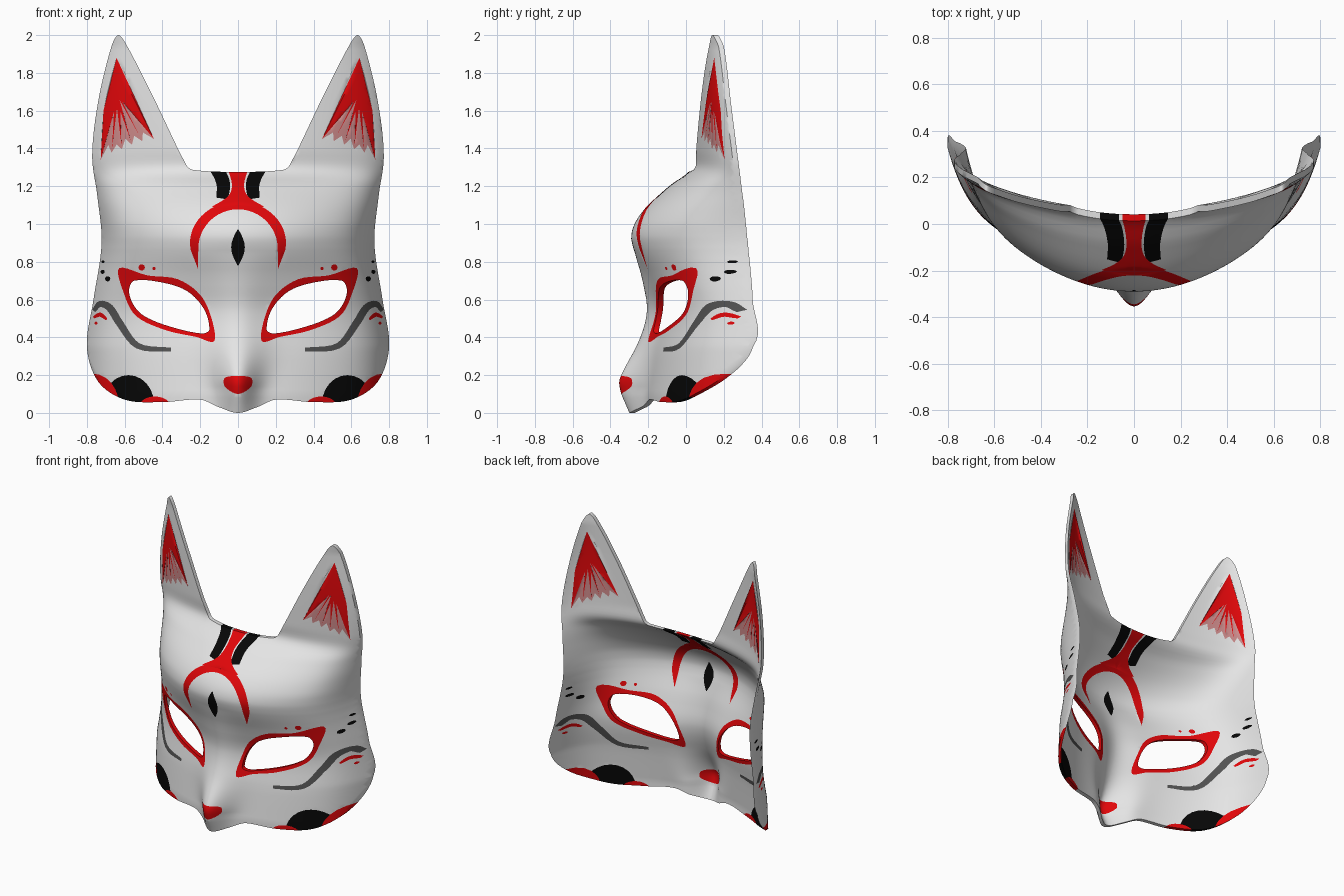
import bpy, math, random
from mathutils import Vector
from mathutils.geometry import delaunay_2d_cdt, interpolate_bezier

if "Cube" in bpy.data.objects:
    bpy.data.objects.remove(bpy.data.objects["Cube"])

WHITE, RED, BLACK, GREY, PINK = range(5)
COLOURS = {"white_lacquer": (.78, .78, .78), "red_paint": (.75, .002, .003),
           "black_paint": (.002, .002, .002), "grey_paint": (.085, .085, .085),
           "pink_wash": (.6, .25, .25)}


# ---------- helpers ----------
def smooth(pts, closed=True, steps=5):
    """Smooth curve through the points, tangents scaled to each span."""
    p = [Vector(q) for q in pts]
    n = len(p)

    def at(k):
        return p[k % n] if closed else p[min(max(k, 0), n - 1)]
    out = []
    for i in range(n if closed else n - 1):
        a, b, c, d = (at(i + k) for k in (-1, 0, 1, 2))
        h = (c - b).length / 3
        t0 = (c - a) / ((b - a).length + (c - b).length)
        t1 = (d - b) / ((c - b).length + (d - c).length)
        out += [(v[0], v[1]) for v in interpolate_bezier(b, b + t0 * h, c - t1 * h, c, steps + 1)[:-1]]
    return out if closed else out + [tuple(pts[-1])]


def lookup(curve, z):
    """Read a value from a curve of (z, value)."""
    if z <= curve[0][0]:
        return curve[0][1]
    for (z0, v0), (z1, v1) in zip(curve, curve[1:]):
        if z <= z1:
            return v0 + (v1 - v0) * (z - z0) / (z1 - z0)
    return curve[-1][1]


def sym(pts):
    """Complete a right-hand half outline with its mirror image."""
    return pts + [(-x, z) for x, z in reversed(pts) if x > 1e-6]


def arc(x, z, rx, rz, a=0, b=360, n=24):
    steps = [math.radians(a + (b - a) * k / n) for k in range(n if b - a == 360 else n + 1)]
    return [(x + rx * math.cos(t), z + rz * math.sin(t)) for t in steps]


def stroke(pts, half, taper=.5):
    """Brush stroke, thinner at both ends."""
    c = smooth(pts, False)
    left, right = [], []
    for i, q in enumerate(c):
        d = (Vector(c[min(i + 1, len(c) - 1)]) - Vector(c[max(i - 1, 0)])).normalized()
        w = half * (1 - taper + taper * math.sin(math.pi * i / (len(c) - 1)))
        left.append((q[0] - d.y * w, q[1] + d.x * w))
        right.append((q[0] + d.y * w, q[1] - d.x * w))
    return left + right[::-1]


def inside(poly, x, z):
    hit = False
    for (x0, z0), (x1, z1) in zip(poly, poly[1:] + poly[:1]):
        if (z0 > z) != (z1 > z) and x < x0 + (z - z0) * (x1 - x0) / (z1 - z0):
            hit = not hit
    return hit


# ---------- outline and eye hole ----------
half = [(0, 0), (.1, .03), (.2, .07), (.4, .057), (.6, .07), (.74, .165), (.8, .35), (.765, .6), (.722, .9),
        (.745, 1.15), (.772, 1.36), (.74, 1.65), (.67, 1.94), (.635, 2), (.597, 1.96), (.45, 1.675),
        (.275, 1.315), (.24, 1.287), (0, 1.276)]
outline = smooth(sym(half), steps=8)
eye_hole = smooth([(.152, .44), (.18, .55), (.27, .645), (.4, .69), (.55, .7), (.577, .65), (.555, .575),
                   (.5, .515), (.37, .46), (.19, .42)])

# ---------- relief of the face: depth y at each (x, z) ----------
width = smooth([(z, x) for x, z in half[6:13]], False)
edge = smooth([(.2, .325), (.6, .325), (1, .29), (1.4, .24), (2, .165)], False)
base = smooth([(.1, -.215), (.3, -.19), (.53, -.155), (.7, -.205), (.92, -.29), (1.05, -.243),
               (1.2, -.09), (1.29, .025), (1.4, .025), (2, .03)], False)
nose = smooth([(0, -.085), (.15, -.145), (.2, -.14), (.36, -.08), (.58, -.045), (.85, 0)], False)


def depth(x, z):
    mid, rim = lookup(base, z), lookup(edge, z)
    spread = .09 + .05 * min(1, max(0, (z - .12) * 4))
    r = abs(x) / lookup(width, z)
    dome = .64 + .16 * min(1, max(0, (z - 1) * 2.5))      # gentle dome, then a curl at the rim
    return (mid + (rim - mid) * (dome * r ** 2 + (1 - dome) * r ** 12)
            + lookup(nose, z) * math.exp(-(x / spread) ** 2))


# ---------- ear tufts: a spear shape with ragged drips along the lower edge ----------
def tuft(high, low, count, seed):
    rnd = random.Random(seed)
    tip, outer, inner, heart = (Vector(q) for q in ((.643, 1.88), (.727, 1.34), (.445, 1.45), (.64, 1.69)))
    pts = [tip, Vector((.712, 1.6)), outer]
    for k in range(1, count):
        foot = outer.lerp(inner, k / count)
        pts.append(foot.lerp(heart, (high if k % 2 else low) * rnd.uniform(.75, 1)))
    return [tuple(q) for q in pts + [inner]]


# ---------- painted shapes, topmost first ----------
paint = [
    # eye rim
    (RED, smooth([(.127, .378), (.14, .5), (.2, .625), (.32, .708), (.48, .728), (.63, .766),
                  (.603, .63), (.54, .513), (.38, .437), (.22, .402)])),
    # forehead crescent, stem, slit and bars
    (RED, sym(arc(0, .87, .21, .208, 0, 90, 12)[::-1] + [(.213, .765)] + arc(0, .9, .254, .22, -10, 90, 14))),
    (RED, sym(smooth([(.14, 1.09), (.05, 1.15), (.032, 1.21), (.065, 1.32)], False))),
    (BLACK, stroke([(0, .78), (0, .877), (0, .972)], .036, .95)),
    (BLACK, stroke([(.085, 1.135), (.077, 1.2), (.09, 1.25), (.135, 1.32)], .036, .15)),
    # nose tip
    (RED, smooth(sym([(0, .1), (.07, .14), (.07, .185), (0, .195)]))),
    # cheek petals
    (RED, arc(.77, .04, .14, .168)),
    (RED, arc(.44, .03, .085, .057)),
    (BLACK, arc(.58, .05, .135, .15)),
    # whisker stroke and flick
    (GREY, stroke([(.355, .335), (.53, .355), (.63, .48), (.68, .557), (.73, .577), (.764, .54)], .02)),
    (RED, stroke([(.695, .495), (.73, .52), (.765, .505)], .011)),
    # ear tufts
    (RED, tuft(.9, .15, 10, 4)),
    (PINK, tuft(.2, .05, 10, 2)),
]
# dots at the temple and above the brow
for colour, x, z, r in [(BLACK, .69, .71, .014), (BLACK, .717, .747, .011), (BLACK, .715, .8, .008),
                        (RED, .51, .77, .017), (RED, .445, .765, .009), (RED, .752, .475, .008)]:
    paint.append((colour, arc(x, z, r, r, n=10)))

# ---------- triangulate the right half along every painted edge ----------
points, edges = [], []


def add_line(pts, closed=True):
    s, n = len(points), len(pts)
    points.extend(Vector(q) for q in pts)
    edges.extend((s + k, s + (k + 1) % n) for k in range(n if closed else n - 1))


step = .02
for i in range(1, 43):
    for j in range(101):
        x, z = (i - .5 * (j % 2)) * step, j * step
        if inside(outline, x, z) and not inside(eye_hole, x, z):
            points.append(Vector((x, z)))
for poly in [outline, eye_hole] + [p for _, p in paint]:
    add_line(poly)
add_line([(0, k * step) for k in range(-2, 70)], False)
flat, _, tris = delaunay_2d_cdt(points, edges, [], 0, 1e-5)[:3]

boxed = [(m, p, min(p)[0], max(p)[0]) for m, p in paint]
faces, mats, used = [], [], {}
for f in tris:
    x, z = sum((flat[k] for k in f), Vector((0, 0))) / len(f)
    if x <= 0 or not inside(outline, x, z) or inside(eye_hole, x, z):
        continue
    mats.append(next((m for m, p, a, b in boxed if a < x < b and inside(p, x, z)), WHITE))
    faces.append([used.setdefault(k, len(used)) for k in f])
coords = [(max(flat[k][0], 0), 0, flat[k][1]) for k in used]

# ---------- mask shell: mirrored and thickened flat, then pressed into relief ----------
mesh = bpy.data.meshes.new("mask_shell")
mesh.from_pydata(coords, [], faces)
for name, rgb in COLOURS.items():
    m = bpy.data.materials.new(name)
    m.diffuse_color = (*rgb, 1)
    m.use_nodes = True
    m.node_tree.nodes["Principled BSDF"].inputs["Base Color"].default_value = m.diffuse_color
    mesh.materials.append(m)
mesh.polygons.foreach_set("material_index", mats)
mask = bpy.data.objects.new("mask_shell", mesh)
bpy.context.collection.objects.link(mask)
bpy.context.view_layer.objects.active = mask
mask.select_set(True)

mirror = mask.modifiers.new("mirror", 'MIRROR')
mirror.merge_threshold = .0005
shell = mask.modifiers.new("thickness", 'SOLIDIFY')
shell.thickness = .028
shell.offset = -1
for name in ("mirror", "thickness"):
    bpy.ops.object.modifier_apply(modifier=name)
for v in mask.data.vertices:
    v.co.y += depth(v.co.x, v.co.z)
mask.data.update()
bpy.ops.object.shade_smooth_by_angle(angle=math.radians(40))
